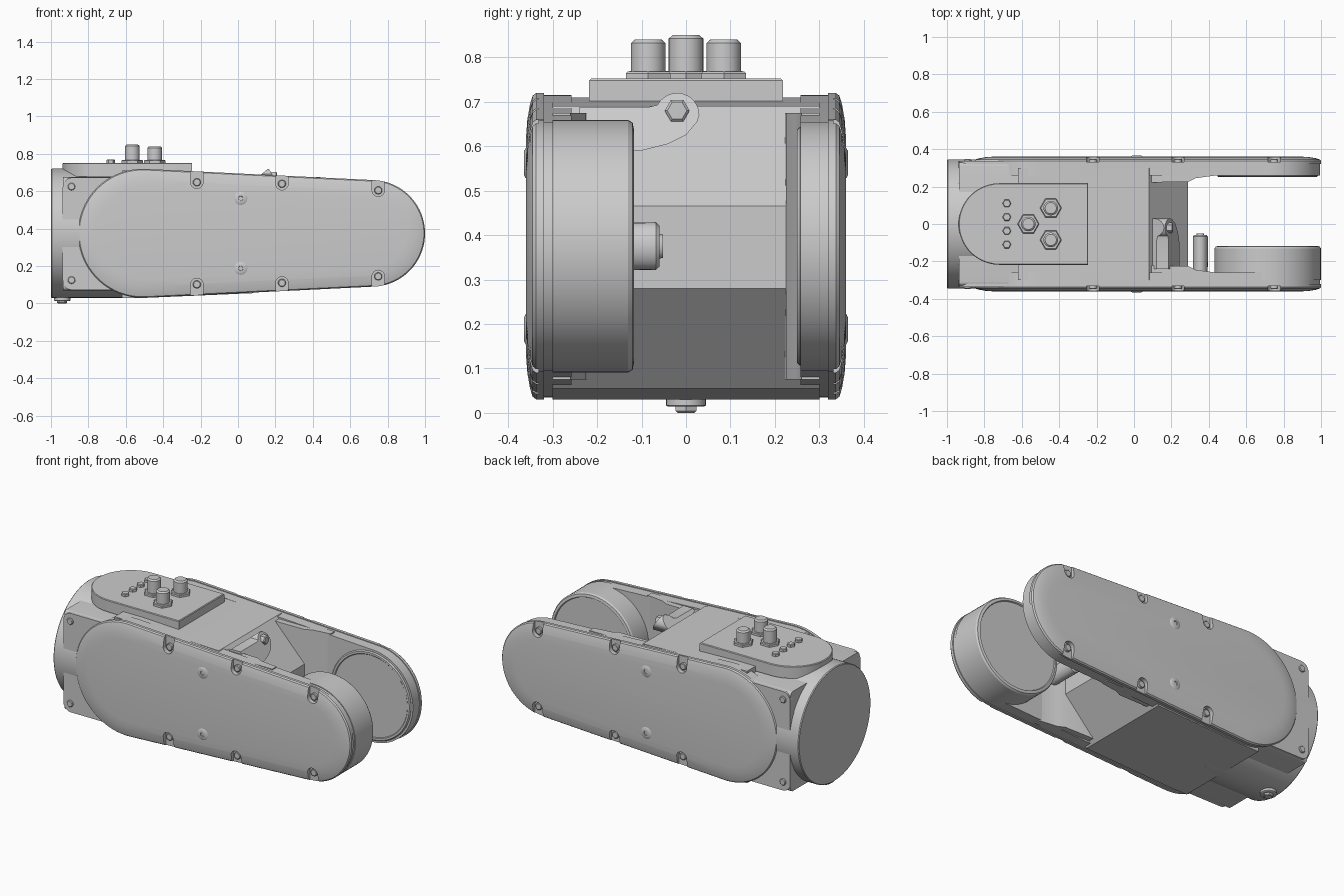
import bpy, bmesh
from math import acos, cos, sin, pi, tau

if "Cube" in bpy.data.objects:
    bpy.data.objects.remove(bpy.data.objects["Cube"])

grey = bpy.data.materials.new("light_grey")
grey.use_nodes = True
COLOUR = (0.6, 0.6, 0.6, 1)
grey.diffuse_color = COLOUR
grey.node_tree.nodes["Principled BSDF"].inputs["Base Color"].default_value = COLOUR

MID = 0.375            # height of the link axis
BIG, SMALL = (-0.51, 0.345), (0.715, 0.285)   # x centre and radius of both ends
AXES = {"x": lambda t, u, v: (t, u, v),
        "y": lambda t, u, v: (u, t, v),
        "z": lambda t, u, v: (u, v, t)}
parts = []


def loft(name, axis, sections):
    """Skin a stack of equal-length outlines [(position, points), ...] and cap it."""
    bm = bmesh.new()
    rings = [[bm.verts.new(AXES[axis](t, u, v)) for u, v in pts] for t, pts in sections]
    for a, b in zip(rings, rings[1:]):
        for i in range(len(a)):
            j = (i + 1) % len(a)
            bm.faces.new((a[i], a[j], b[j], b[i]))
    bm.faces.new(rings[0])
    bm.faces.new(rings[-1])
    bmesh.ops.recalc_face_normals(bm, faces=bm.faces)
    mesh = bpy.data.meshes.new(name)
    bm.to_mesh(mesh)
    bm.free()
    ob = bpy.data.objects.new(name, mesh)
    bpy.context.collection.objects.link(ob)
    mesh.materials.append(grey)
    parts.append(ob)
    return ob


def prism(name, axis, pts, a, b):
    return loft(name, axis, [(a, pts), (b, pts)])


def arc(u, v, r, start, end, n):
    return [(u + r * cos(start + (end - start) * i / n),
             v + r * sin(start + (end - start) * i / n)) for i in range(n + 1)]


def ring(u, v, r, n=32):
    return arc(u, v, r, 0, tau, n)[:-1]


def turned(name, axis, u, v, profile, n=32):
    return loft(name, axis, [(t, ring(u, v, r, n)) for t, r in profile])


def link_outline(inset=0):
    """Two unequal circles joined by tangents."""
    phi = acos((BIG[1] - SMALL[1]) / (SMALL[0] - BIG[0]))
    return (arc(BIG[0], MID, BIG[1] - inset, phi, tau - phi, 40)
            + arc(SMALL[0], MID, SMALL[1] - inset, -phi, phi, 40))


def rounded(u0, u1, v0, v1, r, n=5):
    pts = []
    for k, (u, v) in enumerate(((u1 - r, v1 - r), (u0 + r, v1 - r),
                                (u0 + r, v0 + r), (u1 - r, v0 + r))):
        pts += arc(u, v, r, k * pi / 2, (k + 1) * pi / 2, n)
    return pts


def cut(target, cutter):
    mod = target.modifiers.new("cut", "BOOLEAN")
    mod.operation, mod.solver, mod.object = "DIFFERENCE", "EXACT", cutter
    bpy.context.view_layer.objects.active = target
    bpy.ops.object.modifier_apply(modifier=mod.name)
    parts.remove(cutter)
    bpy.data.objects.remove(cutter)


# Central casting with a wedge-shaped fork root
prism("body", "y", [(-0.62, 0.71), (-0.5, 0.71), (0.08, 0.69), (0.29, 0.465), (0.29, 0.28),
                    (0.08, 0.055), (-0.5, 0.03), (-0.62, 0.03)], -0.3, 0.3)

# Round mounting end and its square flange
turned("mounting_drum", "x", 0, MID, [(-1, 0.342), (-0.995, 0.346), (-0.5, 0.346)], 80)
prism("flange_block", "x", rounded(-0.33, 0.33, 0.07, 0.675, 0.02), -0.935, -0.5)
for side in (-1, 1):
    prism("flange_pad", "y", rounded(-0.937, -0.5, 0.072, 0.673, 0.05),
          side * 0.3, side * 0.338)
    for z in (0.125, 0.625):
        turned("flange_bolt", "y", -0.89, z, [(side * 0.3, 0.02), (side * 0.343, 0.02),
                                              (side * 0.347, 0.016)], 20)

# Fork arms with domed covers, edge notches and screws
NOTCHES = [(-0.22, 0.648), (0.235, 0.64), (0.75, 0.605)]
for side, label in ((-1, "front"), (1, "back")):
    prism(label + "_arm", "y", link_outline(0.005), side * 0.258, side * 0.328)
    cover = loft(label + "_cover", "y", [(side * y, link_outline(i)) for y, i in (
        (0.32, 0), (0.337, 0), (0.345, 0.006), (0.351, 0.025), (0.357, 0.06), (0.36, 0.1))])
    for x, z in NOTCHES:
        for s in (-1, 1):
            slot = [(x + 0.033, 0.2), *arc(x, 0, 0.033, 0, -pi, 14), (x - 0.033, 0.2)]
            slot = [(u, MID + s * (z - MID + v)) for u, v in slot]
            cut(cover, prism("notch_cutter", "y", slot, side * 0.332, side * 0.4))
            turned("cover_bolt", "y", x, MID + s * (z - MID),
                   [(side * 0.32, 0.021), (side * 0.344, 0.021), (side * 0.347, 0.017)], 20)
    for z in (0.188, 0.562):
        turned("centre_screw_boss", "y", 0.015, z,
               [(side * 0.34, 0.035), (side * 0.36, 0.035), (side * 0.365, 0.026),
                (side * 0.365, 0.013), (side * 0.358, 0.011)], 24)

# Joint drum on the front arm, shallow joint face on the back arm
turned("front_joint_drum", "y", SMALL[0], MID,
       [(-0.3, 0.284), (-0.13, 0.284), (-0.12, 0.278), (-0.117, 0.262),
        (-0.123, 0.258)], 72)
turned("back_joint_face", "y", SMALL[0], MID,
       [(0.3, 0.268), (0.256, 0.268), (0.25, 0.262), (0.25, 0.25), (0.254, 0.246)], 72)

# Tapered webs joining the arms to the body
for side, label in ((-1, "front"), (1, "back")):
    web = [(-0.1, 0.22), (0.29, 0.225), (0.33, 0.245), (0.44, 0.26), (0.44, 0.3), (-0.1, 0.3)]
    prism(label + "_web", "z", [(x, side * y) for x, y in web], 0.075, 0.675)

# Cable lug with a tilted face
outline = [(-0.24, 0.59), (-0.1, 0.59), (-0.04, 0.605), (0.0, 0.625), (0.025, 0.655),
           *arc(-0.02, 0.67, 0.05, 0, pi * 0.85, 12), (-0.085, 0.688), (-0.24, 0.688)]
lug = prism("cable_lug", "x", outline, 0, 1)
for v in lug.data.vertices:
    drop = 0.72 - v.co.z
    v.co.x = 0.165 + 0.6 * drop if v.co.x > 0.5 else 0.16 - 1.2 * drop
turned("lug_bolt", "x", -0.02, 0.68, [(0.15, 0.028), (0.203, 0.028), (0.208, 0.022)], 6)

# Cable gland beside the joint drum
gland = turned("cable_gland", "y", 0.355, MID,
               [(-0.27, 0.052), (-0.068, 0.054), (-0.06, 0.046), (-0.06, 0.028),
                (-0.052, 0.026)], 24)
for v in gland.data.vertices:
    v.co.x = 0.355 + (v.co.x - 0.355) * 0.75

# Control panel
panel = lambda i: [(-0.245 - i, -0.218 + i), (-0.245 - i, 0.218 - i),
                   *arc(-0.72, 0, 0.218 - i, pi / 2, pi * 1.5, 28)]
loft("control_panel", "z", [(0.68, panel(0)), (0.748, panel(0)), (0.752, panel(0.004))])

# Connectors and indicator studs on the panel
for x, y, top in ((-0.565, 0, 0.85), (-0.445, 0.085, 0.84), (-0.445, -0.085, 0.84)):
    turned("connector_nut", "z", x, y, [(0.74, 0.058), (0.764, 0.058), (0.768, 0.053)], 6)
    turned("connector", "z", x, y, [(0.76, 0.039), (top - 0.008, 0.039), (top, 0.03)], 28)
for y in (-0.11, -0.037, 0.037, 0.11):
    turned("indicator_stud", "z", -0.68, y, [(0.74, 0.023), (0.766, 0.023), (0.769, 0.019)], 6)

# Drain plug under the mounting drum
turned("plug_seat", "z", -0.94, 0, [(0.06, 0.045), (0.017, 0.045), (0.014, 0.04)], 24)
turned("plug", "z", -0.94, 0, [(0.03, 0.027), (0.004, 0.027), (0, 0.022)], 6)

# Smooth curved surfaces, keep edges sharp
bpy.ops.object.select_all(action="DESELECT")
for ob in parts:
    ob.select_set(True)
bpy.context.view_layer.objects.active = parts[0]
bpy.ops.object.shade_smooth_by_angle(angle=pi / 6)
